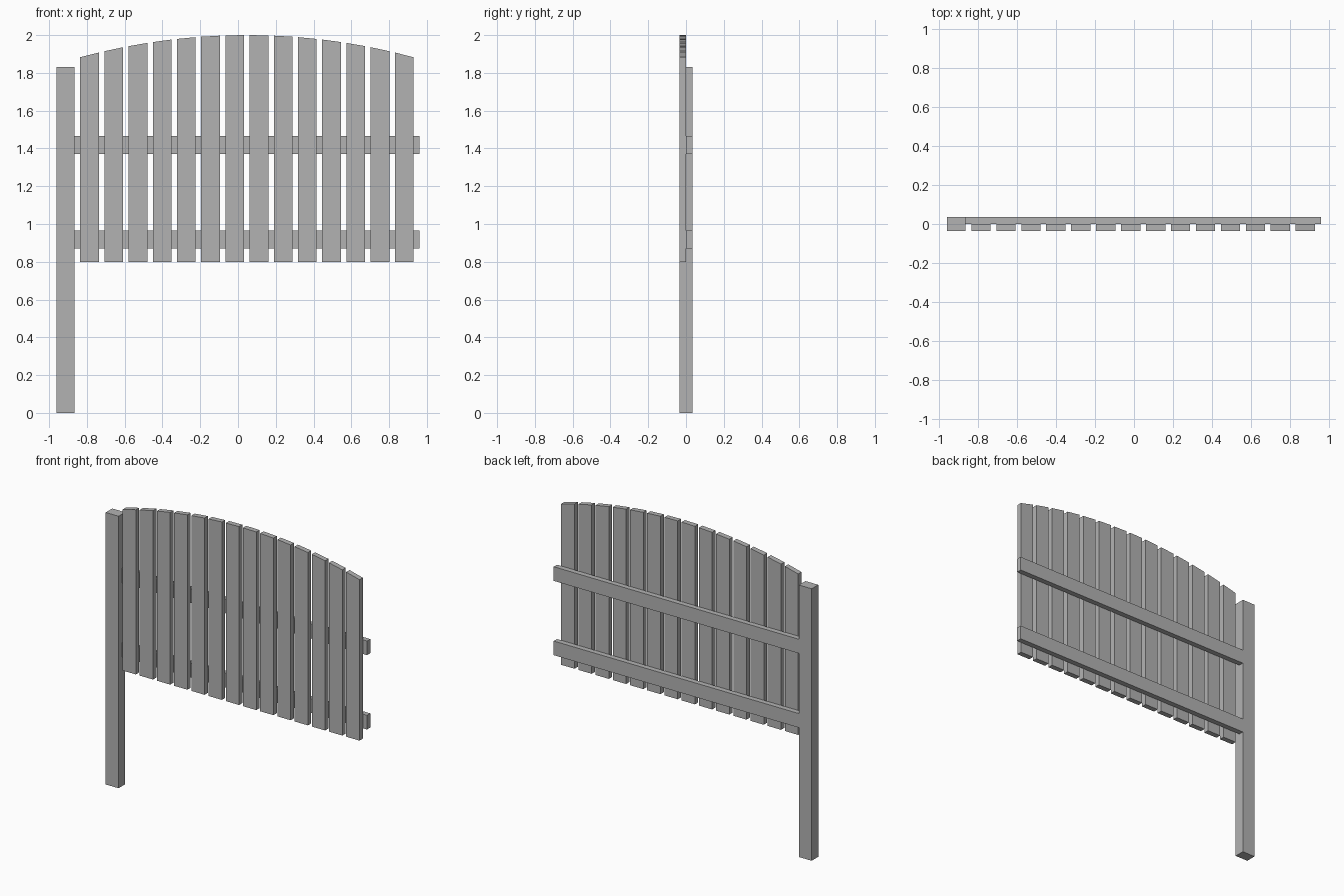
import bpy
import math

cube = bpy.data.objects.get("Cube")
if cube:
    bpy.data.objects.remove(cube, do_unlink=True)

# Single plain grey for the whole panel
grey = bpy.data.materials.new("plain_grey")
grey.use_nodes = True
colour = (0.45, 0.45, 0.45, 1)
grey.diffuse_color = colour
grey.node_tree.nodes["Principled BSDF"].inputs["Base Color"].default_value = colour


def board(name, left, right, front, back, bottom, top_left, top_right=None):
    """Upright board with an optionally sloping top edge."""
    if top_right is None:
        top_right = top_left
    profile = [(left, bottom), (right, bottom), (right, top_right), (left, top_left)]
    verts = [(x, y, z) for y in (front, back) for x, z in profile]
    n = len(profile)
    faces = [tuple(range(n)), tuple(reversed(range(n, 2 * n)))]
    for i in range(n):
        j = (i + 1) % n
        faces.append((i, i + n, j + n, j))
    mesh = bpy.data.meshes.new(name)
    mesh.from_pydata(verts, [], faces)
    mesh.materials.append(grey)
    obj = bpy.data.objects.new(name, mesh)
    bpy.context.collection.objects.link(obj)
    return obj


DEPTH = 0.035
POST_LEFT, POST_RIGHT, RAIL_END = -0.96, -0.865, 0.96

# Post
board("post", POST_LEFT, POST_RIGHT, -DEPTH, DEPTH, 0, 1.83)

# Two rails behind the slats
for name, z in (("lower_rail", 0.87), ("upper_rail", 1.37)):
    board(name, POST_RIGHT, RAIL_END, 0, DEPTH, z, z + 0.095)

# Slats cut to an arched top
COUNT, PITCH, WIDTH = 14, 0.1281, 0.099
CENTRE, RADIUS = 0.047, 3.38


def arch(x):
    return 2 - RADIUS + math.sqrt(RADIUS ** 2 - (x - CENTRE) ** 2)


for i in range(COUNT):
    mid = CENTRE + (i - (COUNT - 1) / 2) * PITCH
    a, b = mid - WIDTH / 2, mid + WIDTH / 2
    board(f"slat_{i + 1}", a, b, -DEPTH, 0, 0.8, arch(a), arch(b))
